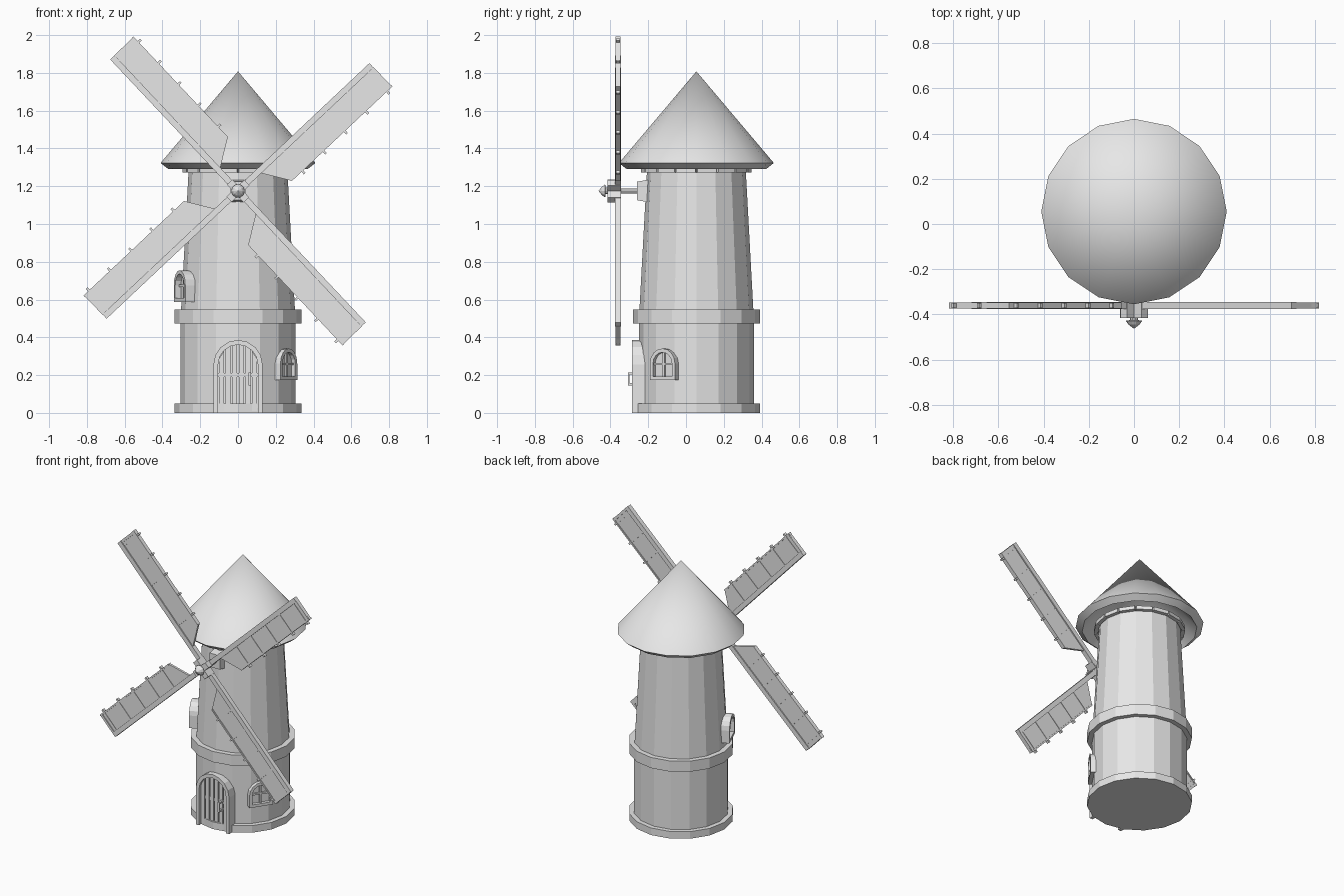
import bpy, bmesh, math
from mathutils import Matrix, Vector

if "Cube" in bpy.data.objects:
    bpy.data.objects.remove(bpy.data.objects["Cube"])

SIDES = 16
CY = 0.055          # tower axis
HUB_Z = 1.175
SAIL_Y = -0.36

grey = bpy.data.materials.new("light_grey")
grey.use_nodes = True
grey.diffuse_color = (0.8, 0.8, 0.8, 1)
grey.node_tree.nodes["Principled BSDF"].inputs["Base Color"].default_value = (0.8, 0.8, 0.8, 1)


def finish(name, bm, matrix=None):
    bmesh.ops.recalc_face_normals(bm, faces=bm.faces)
    mesh = bpy.data.meshes.new(name)
    bm.to_mesh(mesh)
    bm.free()
    if matrix:
        mesh.transform(matrix)
    mesh.materials.append(grey)
    obj = bpy.data.objects.new(name, mesh)
    bpy.context.collection.objects.link(obj)
    return obj


def lathe(name, profile, matrix, sides=SIDES):
    """Spin (radius, height) points around local z."""
    bm = bmesh.new()
    verts = [bm.verts.new((r, 0, z)) for r, z in profile]
    edges = [bm.edges.new(pair) for pair in zip(verts, verts[1:])]
    bmesh.ops.spin(bm, geom=verts + edges, axis=(0, 0, 1), cent=(0, 0, 0),
                   steps=sides, angle=2 * math.pi, use_duplicate=False)
    bmesh.ops.remove_doubles(bm, verts=bm.verts, dist=1e-5)
    return finish(name, bm, matrix)


def box(name, low, high, matrix=None):
    bm = bmesh.new()
    low, high = Vector(low), Vector(high)
    size = high - low
    bmesh.ops.create_cube(bm, size=1, matrix=Matrix.Translation((low + high) / 2)
                          @ Matrix.Diagonal((*size, 1)))
    return finish(name, bm, matrix)


def slab(name, polygons, back, front, matrix):
    """Extrude polygons drawn in local x, z from y=back to y=front."""
    bm = bmesh.new()
    for points in polygons:
        bm.faces.new([bm.verts.new((x, back, z)) for x, z in points])
    bmesh.ops.remove_doubles(bm, verts=bm.verts, dist=1e-5)
    out = bmesh.ops.extrude_face_region(bm, geom=bm.faces[:], use_keep_orig=True)
    moved = [g for g in out["geom"] if isinstance(g, bmesh.types.BMVert)]
    bmesh.ops.translate(bm, verts=moved, vec=(0, front - back, 0))
    return finish(name, bm, matrix)


def wall_frame(degrees, z=0):
    """Local y points out of the tower at this bearing."""
    return (Matrix.Translation((0, CY, z))
            @ Matrix.Rotation(math.radians(degrees - 90), 4, "Z"))


def arch(w, h, bottom=0.0, steps=8):
    turn = [math.pi * i / steps for i in range(steps + 1)]
    curve = [(w * math.cos(a), h - w + w * math.sin(a)) for a in turn]
    return [(w, bottom)] + curve + [(-w, bottom)]


def arch_frame(name, w, h, t, sill, back, front, matrix):
    outer, inner = arch(w, h), arch(w - t, h - t, t if sill else 0)
    n = len(outer)
    quads = [[outer[i], outer[(i + 1) % n], inner[(i + 1) % n], inner[i]]
             for i in range(n if sill else n - 1)]
    return slab(name, quads, back, front, matrix)


# Tower walls and bands
axis = Matrix.Translation((0, CY, 0))
lathe("lower_wall", [(0, 0), (0.304, 0), (0.304, 0.5), (0, 0.5)], axis)
lathe("upper_wall", [(0, 0.5), (0.304, 0.5), (0.26, 1.31), (0, 1.31)], axis)
for name, low, high in (("base_band", 0, 0.05), ("middle_band", 0.472, 0.547)):
    lathe(name, [(0, low), (0.336, low), (0.336, high), (0, high)], axis)

# Conical roof shell
roof = lathe("roof", [(0, 1.808), (0.41, 1.323), (0.368, 1.29), (0, 1.725)], axis)
bpy.context.view_layer.objects.active = roof
roof.select_set(True)
bpy.ops.object.shade_smooth_by_angle(angle=math.radians(40))
roof.select_set(False)

# Short boards under the eaves
for i in range(SIDES):
    box("eave_board", (-0.052, 0.262, 1.273), (0.052, 0.288, 1.298),
        wall_frame((i + 0.5) * 360 / SIDES))

# Door
door = wall_frame(-90)
arch_frame("door_frame", 0.13, 0.386, 0.025, False, 0.24, 0.34, door)
slab("door_back", [arch(0.106, 0.362)], 0.24, 0.308, door)
pitch = 0.035
for i in range(6):
    left = -0.105 + i * pitch
    a, b = left + 0.004, left + pitch - 0.004
    top = [0.256 + math.sqrt(0.105 ** 2 - x * x) for x in (a, b)]
    slab("door_plank", [[(a, 0.01), (b, 0.01), (b, top[1]), (a, top[0])]], 0.3, 0.322, door)
for z in (0.025, 0.19):
    box("door_rail", (-0.105, 0.3, z), (0.105, 0.318, z + 0.02), door)
box("door_handle", (-0.07, 0.353, 0.145), (-0.056, 0.363, 0.215), door)
for z in (0.145, 0.203):
    box("handle_mount", (-0.07, 0.315, z), (-0.056, 0.355, z + 0.012), door)


# Windows
def window(degrees, z, back, pane, front):
    place = wall_frame(degrees, z)
    arch_frame("window_frame", 0.08, 0.168, 0.02, True, back, front, place)
    slab("window_pane", [arch(0.062, 0.15, 0.015)], back, pane, place)
    box("window_bar_upright", (-0.006, back, 0.015), (0.006, pane + 0.012, 0.15), place)
    box("window_bar_across", (-0.062, back, 0.08), (0.062, pane + 0.012, 0.092), place)


window(-33.75, 0.173, 0.27, 0.302, 0.324)
window(202.5, 0.587, 0.26, 0.302, 0.335)

# Axle support, axle and hub
hub = Matrix.Translation((0, 0, HUB_Z))
bracket = bmesh.new()
bmesh.ops.create_cube(bracket, size=1, matrix=Matrix.Translation((0, -0.215, 0))
                      @ Matrix.Diagonal((0.08, 0.09, 0.13, 1)))
for v in bracket.verts:
    if v.co.y < -0.22:
        v.co.z *= 0.75
finish("axle_support", bracket, hub)
forward = hub @ Matrix.Rotation(math.radians(90), 4, "X")
lathe("axle", [(0, 0.2), (0.014, 0.2), (0.014, 0.43), (0, 0.43)], forward, 8)
lathe("hub_nose", [(0, 0.41), (0.018, 0.41), (0.018, 0.425), (0.036, 0.428), (0.024, 0.445), (0, 0.463)],
      forward, 10)

# Sails: local x runs across the blade, local z along the spar
for i in range(4):
    turn = (Matrix.Translation((0, SAIL_Y, HUB_Z))
            @ Matrix.Rotation(math.radians(46.75 + 90 * i), 4, "Y"))
    box("sail_spar", (-0.016, -0.016, 0), (0.016, 0.016, 0.97), turn)
    slab("sail_panel", [[(0.01, 0.15), (0.157, 0.245), (0.157, 0.975), (0.01, 0.965)]],
         -0.008, 0.008, turn)
    box("sail_edge", (0.147, -0.014, 0.245), (0.157, 0.014, 0.975), turn)
    box("sail_tip", (0.01, -0.014, 0.955), (0.157, 0.014, 0.972), turn)
    for k in range(5):
        z = 0.32 + 0.154 * k
        box("sail_batten", (0.01, -0.011, z - 0.006), (0.175, 0.011, z + 0.006), turn)
    box("hub_arm", (-0.02, -0.055, -0.01), (0.02, 0.015, 0.065), turn)
